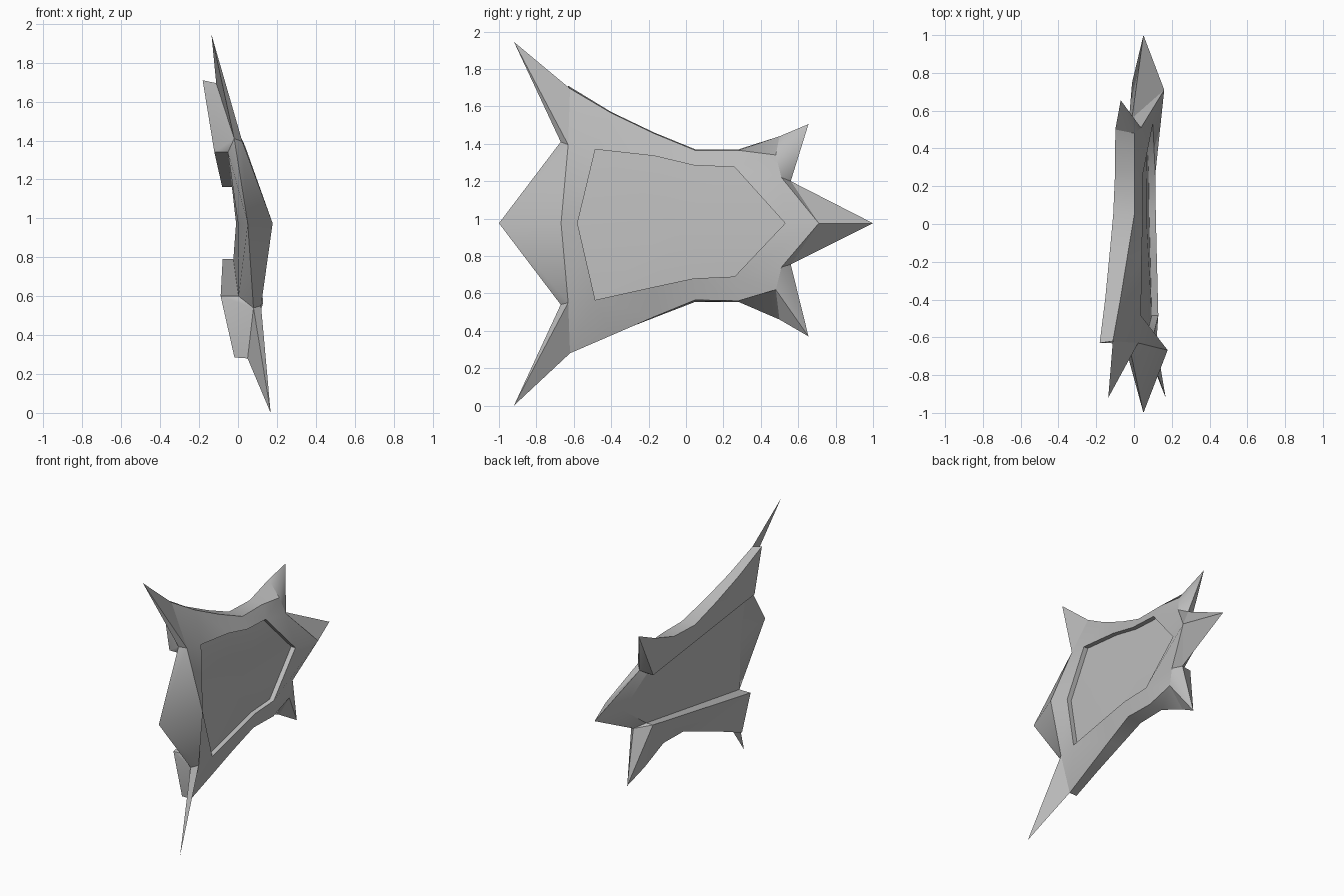
import bpy, bmesh, math

if "Cube" in bpy.data.objects:
    bpy.data.objects.remove(bpy.data.objects["Cube"])

MID = 0.975
# Control points of one side: y, upper z, lower z, depth x before tilt
# (an optional fifth value is the depth on the lower side)
PTS = {
    "nose": (-1.0, MID, MID, 0.05), "crest": (-0.668, MID, MID, 0.178),
    "tip": (-0.92, 1.945, 0.0, 0.015),
    "s1": (-0.63, 1.395, 0.55, 0.07), "s2": (-0.67, 1.41, 0.54, 0.03),
    "r1": (-0.62, 1.695, 0.28, -0.03), "r2": (-0.4, 1.565, 0.375, -0.005),
    "r3": (-0.17, 1.455, 0.475, 0.02), "r4": (0.05, 1.365, 0.565, 0.046),
    "r5": (0.28, 1.365, 0.56, 0.046), "r6": (0.48, 1.34, 0.62, 0.045),
    "r7": (0.51, 1.22, 0.74, 0.065),
    "t1": (0.56, 1.2, 0.755, 0.015), "t0": (0.71, MID, MID, 0.16),
    "tail": (1.0, MID, MID, 0.05), "tb": (0.75, MID, MID, -0.01),
    "horn": (0.655, 1.505, 0.37, -0.01, -0.045),
    "b1": (-0.63, 1.71, 0.285, -0.097), "b2": (-0.4, 1.57, 0.38, -0.085),
    "b3": (-0.17, 1.46, 0.47, -0.075), "b4": (0.05, 1.37, 0.555, -0.065),
    "b5": (0.28, 1.37, 0.555, -0.055, -0.06),
    "b6": (0.5, 1.44, 0.46, -0.046, -0.07),
    "i1": (-0.63, 1.34, 0.60, -0.08, -0.132),
    "i6": (0.5, 1.16, 0.79, -0.06, -0.1),
    "c1": (-0.63, 1.34, 0.60, -0.01, -0.04),
    "c6": (0.5, 1.16, 0.79, -0.01, -0.045),
    "cm": (-0.64, MID, MID, 0.0),
    "p0": (-0.58, MID, MID, 0.105), "p1": (-0.485, 1.37, 0.565, 0.082),
    "p2": (-0.17, 1.335, 0.635, 0.082), "p3": (0.04, 1.285, 0.68, 0.082),
    "p4": (0.26, 1.275, 0.69, 0.08), "p5": (0.53, MID, MID, 0.1),
    "m": (-0.05, MID, MID, 0.07),
}
# Recessed panel corners sit behind the rim's inner edge
for i in range(6):
    y, zt, zb, x = PTS[f"p{i}"]
    PTS[f"q{i}"] = (y, zt, zb, x - 0.035)

grey = bpy.data.materials.new("plain grey")
grey.diffuse_color = (0.5, 0.5, 0.5, 1)
grey.use_nodes = True
grey.node_tree.nodes["Principled BSDF"].inputs["Base Color"].default_value = grey.diffuse_color


def place(name, upper):
    y, zt, zb, x = PTS[name][:4]
    z = zt if upper else zb
    if not upper:
        x = PTS[name][-1]
    d = z - MID
    lean = 0.114 * d + math.copysign(0.17 * max(0, abs(d) - 0.73), d)
    return (x - lean, y, z)


def part(name, faces):
    """Build the listed faces on the upper side and mirror them below."""
    bm = bmesh.new()
    for upper in (True, False):
        for f in faces:
            names = f.split()
            if not upper:
                names.reverse()
            bm.faces.new([bm.verts.new(place(n, upper)) for n in names])
    bmesh.ops.remove_doubles(bm, verts=bm.verts, dist=0.0005)
    me = bpy.data.meshes.new(name)
    bm.to_mesh(me)
    bm.free()
    ob = bpy.data.objects.new(name, me)
    bpy.context.collection.objects.link(ob)
    me.materials.append(grey)
    bpy.ops.object.select_all(action="DESELECT")
    ob.select_set(True)
    bpy.context.view_layer.objects.active = ob
    bpy.ops.object.shade_smooth_by_angle(angle=math.radians(45))


# Raised frame around the panel, with the step down into it
part("front_rim", [
    "crest p0 p1 s1", "s1 p1 r1", "r1 p1 r2", "r2 p1 p2 r3", "r3 p2 p3 r4",
    "r4 p3 p4 r5", "r5 p4 r6", "r6 p4 r7", "r7 p4 p5 t0", "r7 t0 t1"]
    + [f"p{i} q{i} q{i+1} p{i+1}" for i in range(5)])

# Sunken panel with a shallow ridge
part("inner_panel", ["q0 m q1"] + [f"m q{i+1} q{i}" for i in range(1, 5)])

# Pointed plate at the front
part("front_plate", ["nose crest s1", "nose s1 s2", "nose s2 c1", "nose c1 cm"])

# Long swept spikes
part("front_spikes", ["tip s1 r1", "tip s2 s1", "tip r1 s2"])

# Outer edge and thick back of the upper and lower wings
part("wings", [f"r{i} r{i+1} b{i+1} b{i}" for i in range(1, 6)]
     + ["b1 b2 i1", "b2 b3 i1", "b3 b4 i1", "b4 i6 i1", "b4 b5 i6",
        "b5 b6 i6", "r1 b1 i1 s2", "s2 i1 c1", "i1 i6 c6 c1"])

# Short horns near the tail
part("rear_horns", ["r6 horn b6", "r6 r7 horn", "r7 t1 horn",
                    "t1 i6 horn", "b6 horn i6", "t1 c6 i6"])

# Tail spike
part("tail_spike", ["t0 tail t1", "tail tb t1", "tb c6 t1"])

# Flat back between the wings
part("back_plate", ["cm c1 c6 tb"])
